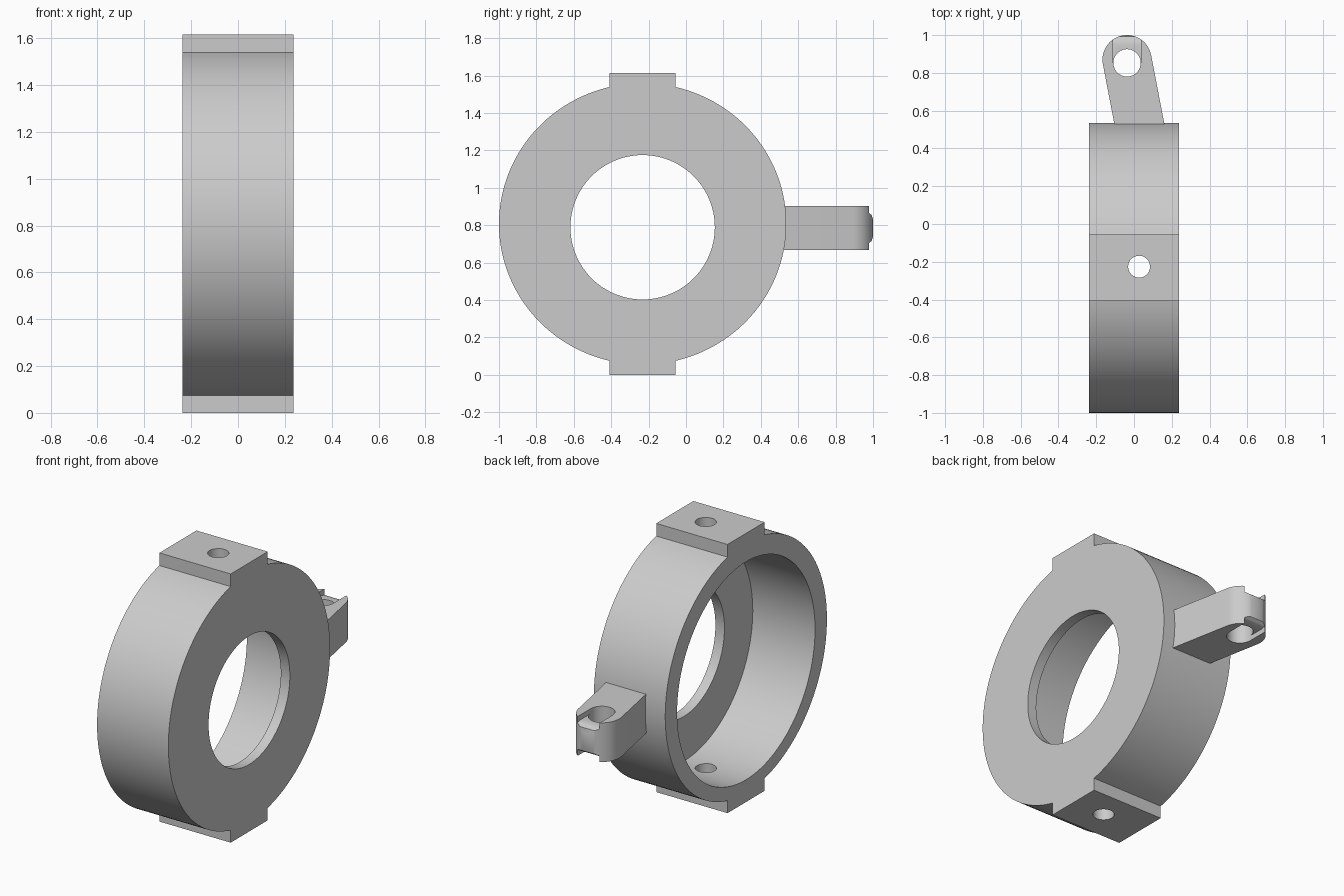
import bpy, bmesh
from math import sin, cos, pi, asin, atan2
from mathutils import Vector

if "Cube" in bpy.data.objects:
    bpy.data.objects.remove(bpy.data.objects["Cube"], do_unlink=True)

grey = bpy.data.materials.new("light grey")
grey.use_nodes = True
grey.diffuse_color = (0.6, 0.6, 0.6, 1)
grey.node_tree.nodes["Principled BSDF"].inputs["Base Color"].default_value = (0.6, 0.6, 0.6, 1)


def prism(name, points, axis, low, high):
    """Extrude a flat outline along x (points are y, z) or z (points are x, y)."""
    bm = bmesh.new()
    place = (lambda p: (low, p[0], p[1])) if axis == "x" else (lambda p: (p[0], p[1], low))
    face = bm.faces.new([bm.verts.new(place(p)) for p in points])
    moved = bmesh.ops.extrude_face_region(bm, geom=[face])["geom"]
    step = Vector((high - low, 0, 0)) if axis == "x" else Vector((0, 0, high - low))
    bmesh.ops.translate(bm, vec=step, verts=[v for v in moved if isinstance(v, bmesh.types.BMVert)])
    bmesh.ops.recalc_face_normals(bm, faces=bm.faces)
    mesh = bpy.data.meshes.new(name)
    bm.to_mesh(mesh)
    bm.free()
    mesh.materials.append(grey)
    obj = bpy.data.objects.new(name, mesh)
    bpy.context.collection.objects.link(obj)
    return obj


def arc(cu, cv, ru, rv, start, end, count):
    return [(cu + ru * cos(start + (end - start) * i / count),
             cv + rv * sin(start + (end - start) * i / count)) for i in range(count + 1)]


def circle(cu, cv, r, count=64):
    return arc(cu, cv, r, r, 0, 2 * pi, count)[:-1]


def activate(obj):
    bpy.ops.object.select_all(action="DESELECT")
    obj.select_set(True)
    bpy.context.view_layer.objects.active = obj


def cut(obj, cutter):
    cutter.hide_render = True
    mod = obj.modifiers.new("cut", "BOOLEAN")
    mod.operation = "DIFFERENCE"
    mod.solver = "EXACT"
    mod.object = cutter
    activate(obj)
    bpy.ops.object.modifier_apply(modifier=mod.name)
    bpy.data.objects.remove(cutter, do_unlink=True)


def smooth(obj):
    activate(obj)
    bpy.ops.object.shade_smooth_by_angle(angle=pi / 6)


# Housing: round body with a square tab above and below
CY, CZ, HOLE_Z, HALF, TAB, TOP = -0.232, 0.807, 0.789, 0.237, 0.176, 1.615
RY, RZ = 0.768, 0.752
gap = asin(TAB / RY)
outline = arc(CY, CZ, RY, RZ, -pi / 2 + gap, pi / 2 - gap, 64)
outline += [(CY + TAB, TOP), (CY - TAB, TOP)]
outline += arc(CY, CZ, RY, RZ, pi / 2 + gap, 3 * pi / 2 - gap, 64)
outline += [(CY - TAB, 0), (CY + TAB, 0)]
housing = prism("housing", outline, "x", -HALF, HALF)

# Deep bore from one side, smaller opening through the end wall, pin holes in the tabs
cut(housing, prism("bore_cutter", circle(CY, HOLE_Z, 0.655, 128), "x", -0.5, HALF - 0.06))
cut(housing, prism("opening_cutter", circle(CY, HOLE_Z, 0.386, 96), "x", -0.1, 0.5))
cut(housing, prism("pin_cutter", circle(0.027, -0.226, 0.058, 40), "z", -0.2, 1.9))
smooth(housing)

# Slanted arm with a rounded end
EX, EY, ER = -0.037, 0.87, 0.13
BX, BY = 0.036, 0.49
tilt = atan2(EX - BX, EY - BY) * -1
side = (ER * cos(tilt), ER * sin(tilt))
points = [(BX - side[0], BY - side[1]), (BX + side[0], BY + side[1])]
points += arc(EX, EY, ER, ER, tilt, tilt + pi, 40)
arm = prism("arm", points, "z", 0.667, 0.903)

# Notches leaving a rounded bar between two prongs, then the eyelet
MID = 0.785
notch = [(0.853, 0.2), (0.853, 0.088), (0.95, 0.088), (0.975, 0.083),
         (0.992, 0.07), (1.0, 0.045), (1.1, 0.045), (1.1, 0.2)]
for sign in (1, -1):
    cut(arm, prism("notch_cutter", [(y, MID + sign * z) for y, z in notch], "x", EX - 0.073, EX + 0.073))
cut(arm, prism("eyelet_cutter", circle(EX, 0.853, 0.0725, 40), "z", 0.5, 1.1))
smooth(arm)
